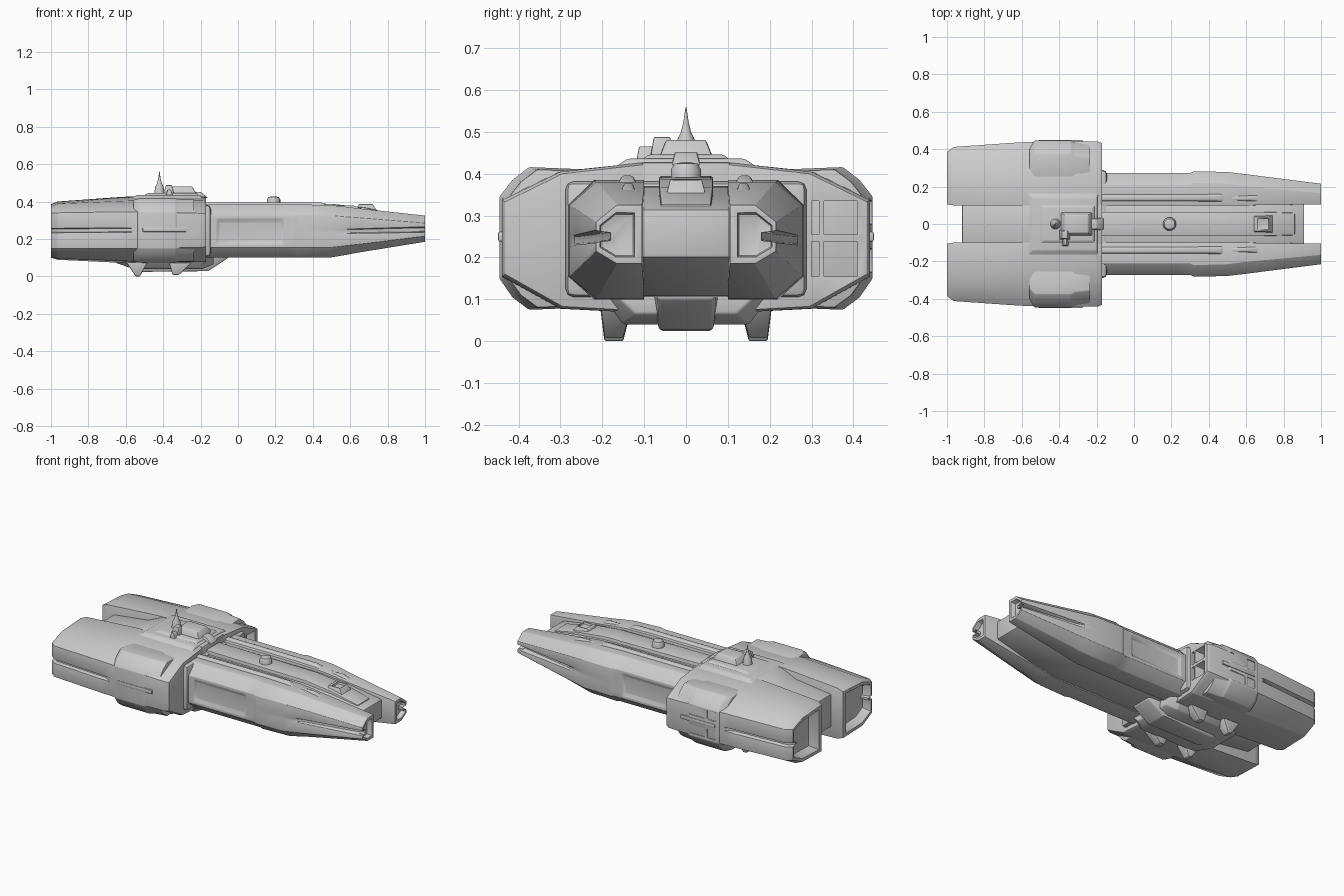
import bpy, bmesh, math
from mathutils import Vector

cutters = []


def finish(ob, mirror=False, cuts=(), bevel=0.006):
    if mirror:
        m = ob.modifiers.new("Mirror", 'MIRROR')
        m.use_axis = (False, True, False)
        m.use_mirror_merge = False
    for c in cuts:
        b = ob.modifiers.new("Cut", 'BOOLEAN')
        b.operation, b.solver, b.object = 'DIFFERENCE', 'EXACT', c
    if bevel:
        b = ob.modifiers.new("Bevel", 'BEVEL')
        b.width, b.segments, b.limit_method = bevel, 2, 'ANGLE'
        b.angle_limit = math.radians(25)
    return ob


def loft(name, rings, **kw):
    """Bridge equal-length closed rings of 3D points and cap both ends."""
    bm = bmesh.new()
    vs = [[bm.verts.new(p) for p in r] for r in rings]
    n = len(vs[0])
    for a, b in zip(vs, vs[1:]):
        for i in range(n):
            j = (i + 1) % n
            bm.faces.new((a[i], a[j], b[j], b[i]))
    bm.faces.new(vs[0])
    bm.faces.new(vs[-1])
    bmesh.ops.recalc_face_normals(bm, faces=bm.faces)
    me = bpy.data.meshes.new(name)
    bm.to_mesh(me)
    bm.free()
    ob = bpy.data.objects.new(name, me)
    bpy.context.collection.objects.link(ob)
    return finish(ob, **kw)


def box(name, x0, x1, y0, y1, z0, z1, tx0=0, tx1=0, ty=0, **kw):
    """Box whose top is pulled in by tx0 / tx1 / ty."""
    def r(z, a, b, c):
        return [(x0 + a, y0 + c, z), (x1 - b, y0 + c, z), (x1 - b, y1 - c, z), (x0 + a, y1 - c, z)]
    return loft(name, [r(z0, 0, 0, 0), r(z1, tx0, tx1, ty)], **kw)


def cutter(*b):
    ob = box("cutter", *b, bevel=0)
    ob.hide_render = True
    cutters.append(ob)
    return ob


def side(x, yi, yc, yo, zb, zcb, zct, zt, nh, d, rise=0.0):
    """Half-hull section: chamfered corners and a side groove of depth d."""
    m = (zcb + zct) / 2
    return [(x, yi, zb - rise / 2), (x, yc, zb), (x, yo, zcb), (x, yo, m - nh),
            (x, yo - d, m - nh * .7), (x, yo - d, m + nh * .7), (x, yo, m + nh),
            (x, yo, zct), (x, yc, zt), (x, yi, zt + rise)]


def shrink(ring, s, dx):
    c = sum((Vector(p) for p in ring), Vector()) / len(ring)
    return [c + (Vector(p) - c) * s + Vector((dx, 0, 0)) for p in ring]


def slab(x, w, b, t, wb=None):
    wb = w if wb is None else wb
    return [(x, -wb, b), (x, wb, b), (x, w, t), (x, -w, t)]


# Forward hull: two long side hulls ending in prongs
tip = side(1.0, .105, .165, .215, .185, .215, .285, .325, .015, .035)
loft("side_hull", [
    side(-.30, .10, .21, .272, .10, .155, .325, .385, .07, 0),
    side(-.115, .10, .21, .272, .10, .155, .325, .385, .07, 0),
    side(-.10, .10, .21, .272, .10, .155, .325, .385, .07, .012),
    side(.23, .10, .21, .272, .10, .155, .325, .385, .07, .012),
    side(.245, .10, .21, .272, .10, .155, .325, .385, .07, 0),
    side(.30, .10, .21, .272, .10, .155, .325, .385, .05, 0),
    side(.32, .10, .22, .282, .10, .155, .325, .385, .02, 0),
    side(.50, .10, .215, .278, .102, .155, .325, .380, .015, 0),
    side(.58, .10, .205, .268, .115, .165, .318, .372, .012, .002),
    side(.63, .10, .20, .262, .125, .17, .315, .365, .012, .015),
    tip, shrink(tip, .75, 0), shrink(tip, .7, -.03)], mirror=True, bevel=.005)

# Centre hull, spine and deck rails between the side hulls
loft("centre_hull", [slab(-.3, .105, .105, .372), slab(.5, .105, .108, .368),
                     slab(.68, .105, .14, .352), slab(.91, .105, .20, .315)])
loft("spine", [slab(-.25, .065, .3, .395), slab(.5, .065, .3, .388),
               slab(.68, .065, .3, .368), slab(.86, .06, .29, .328)])
box("deck_rail", -.2, .50, .115, .165, .37, .396, .02, .06, .012, mirror=True)
box("bow_rail", .50, .72, .115, .16, .34, .378, .02, .1, .012, mirror=True)
hatch_cut = cutter(.66, .72, -.03, .03, .372, .42)
box("bow_hatch", .63, .75, -.05, .05, .34, .386, .015, .03, .012, cuts=[hatch_cut], bevel=.003)

# Rear housing with engine pods, front pockets and hollow engine ends
pockets = [cutter(-.29, -.1, y0, y1, z0, z1) for y0, y1 in ((.30, .318), (.33, .41))
           for z0, z1 in ((.155, .238), (.255, .335))]
end = side(-1.0, .105, .29, .385, .105, .15, .34, .375, .012, .025, .01)
loft("rear_housing", [
    shrink(end, .72, .05), shrink(end, .86, 0), end,
    side(-.965, .10, .31, .412, .095, .15, .34, .388, .012, .025, .012),
    side(-.62, .10, .31, .436, .083, .15, .345, .403, .012, .025, .022),
    side(-.57, .10, .31, .438, .08, .15, .345, .405, .012, 0, .022),
    side(-.50, .10, .31, .440, .078, .15, .343, .405, .012, 0, .022),
    side(-.19, .10, .30, .440, .078, .155, .337, .405, .012, 0, .022),
    side(-.17, .10, .295, .432, .083, .16, .333, .40, .012, 0, .022)],
    mirror=True, cuts=pockets, bevel=.005)
loft("rear_core", [slab(-.92, .105, .15, .35), slab(-.68, .105, .12, .38),
                   slab(-.58, .105, .075, .425), slab(-.17, .105, .07, .428)])
box("collar_lip", -.2, -.145, -.288, .288, .105, .382, bevel=.02)

# Side vent pods with slotted openings
slots = [cutter(x0, x1, .41, .5, z0, z1) for x0, x1 in ((-.51, -.455), (-.44, -.275))
         for z0, z1 in ((.28, .335), (.165, .22))]


def pod(x, k):
    pts = [(.25, .08), (.375, .075), (.415, .105), (.446, .15), (.446, .345),
           (.415, .385), (.375, .416), (.25, .411)]
    return [(x, y - k, .245 + (z - .245) * (1 - k * 1.5)) for y, z in pts]


loft("vent_pod", [pod(-.56, .03), pod(-.53, 0), pod(-.335, 0), pod(-.315, .012), pod(-.235, .02)],
     mirror=True, cuts=slots, bevel=.004)
box("vent_bar", -.51, -.275, .42, .449, .238, .262, mirror=True, bevel=.004)

# Upper saddle and command tower
box("saddle", -.62, -.18, -.21, .21, .39, .436, .08, .02, .07)
box("tower_base", -.53, -.2, -.12, .12, .42, .446, .05, .02, .03)
box("tower", -.40, -.215, -.068, .068, .43, .481, .03, .03, .02)
box("tower_bow", -.24, -.16, -.035, .035, .42, .452, .01, .04, .008)
box("side_sensor_arm", -.40, -.34, -.085, -.03, .44, .488, .015, .015, .008, bevel=.003)
box("side_sensor", -.385, -.35, -.118, -.07, .435, .465, .01, .01, .006, bevel=.003)


def turned(name, x, y, prof, n=16):
    return loft(name, [[(x + r * math.cos(2 * math.pi * i / n), y + r * math.sin(2 * math.pi * i / n), z)
                        for i in range(n)] for r, z in prof], bevel=0)


turned("spire", -.42, 0, [(.03, .43), (.022, .48), (.012, .50), (.006, .525), (.001, .56)])
turned("deck_turret", .19, 0, [(.036, .38), (.036, .41), (.028, .424), (.008, .428)])

# Belly keel, side skids and landing fins
loft("keel", [slab(-.66, .20, .075, .12, .10), slab(-.56, .21, .04, .12, .15),
              slab(-.19, .21, .04, .12, .15), slab(-.13, .18, .065, .12, .12)])
loft("keel_ridge", [slab(-.60, .08, .065, .12, .05), slab(-.52, .08, .024, .12, .06),
                    slab(-.16, .08, .028, .12, .065), slab(-.05, .075, .10, .12, .065)])


def fin(name, x0, x1, x2, x3, z):
    loft(name, [[(x0, .13, .08), (x3, .13, .08), (x3, .205, .08), (x0, .205, .08)],
                [(x1, .15, z), (x2, .15, z), (x2, .195, z), (x1, .195, z)]], mirror=True, bevel=.005)


fin("rear_fin", -.60, -.548, -.525, -.48, 0)
fin("front_fin", -.37, -.35, -.315, -.24, .008)

# Apply modifiers, drop the cutters, shade smooth with sharp edges kept
bpy.ops.object.select_all(action='DESELECT')
parts = [o for o in bpy.context.scene.objects if o not in cutters]
for o in parts:
    o.select_set(True)
bpy.context.view_layer.objects.active = parts[0]
bpy.ops.object.convert(target='MESH')
bpy.ops.object.shade_smooth_by_angle(angle=math.radians(35))
for c in cutters:
    bpy.data.objects.remove(c)
